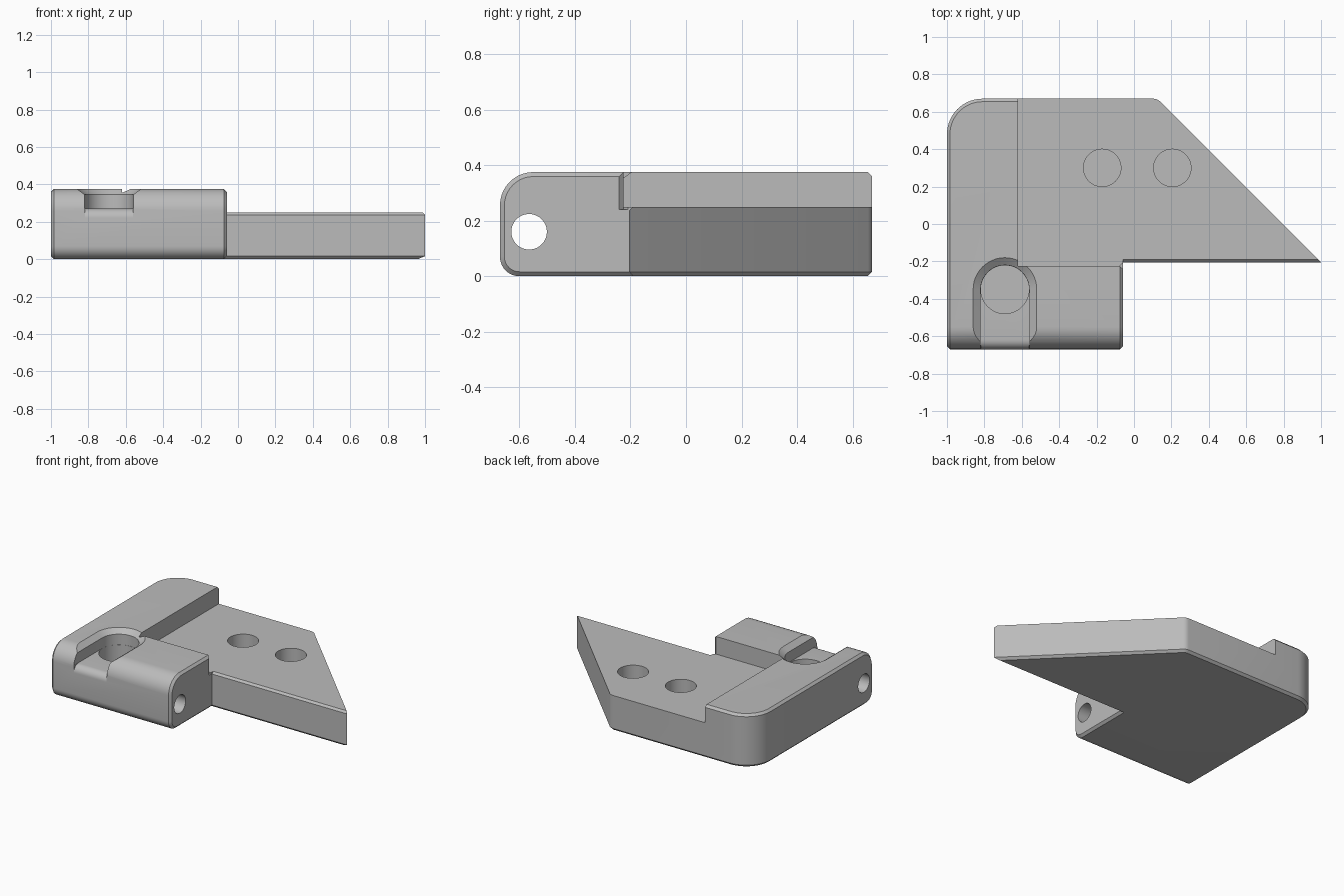
import bpy, bmesh
from math import sin, cos, radians

default = bpy.data.objects.get("Cube")
if default:
    bpy.data.objects.remove(default, do_unlink=True)

grey = bpy.data.materials.new("matte grey")
grey.use_nodes = True
grey.diffuse_color = (0.5, 0.5, 0.5, 1)
grey.node_tree.nodes["Principled BSDF"].inputs["Base Color"].default_value = (0.5, 0.5, 0.5, 1)

TOP, PLATE, FRONT, BACK = 0.375, 0.25, -0.67, 0.67
STEP_X, STEP_Y, BLOCK_X, PLATE_Y = -0.62, -0.225, -0.06, -0.205
EDGE = 0.016


def arc(cx, cy, r, a0, a1, n):
    """Points on a circular arc, angles in degrees."""
    angles = [radians(a0 + (a1 - a0) * i / n) for i in range(n + 1)]
    return [(cx + r * cos(a), cy + r * sin(a)) for a in angles]


def circle(cx, cy, r):
    return arc(cx, cy, r, 0, 360, 48)[:-1]


def diamond(cx, cy, r):
    return arc(cx, cy, r, 0, 270, 3)


def loft(rings):
    """Closed solid through counter-clockwise rings of 3D points."""
    bm = bmesh.new()
    loops = [[bm.verts.new(p) for p in ring] for ring in rings]
    n = len(loops[0])
    bm.faces.new(loops[0][::-1])
    bm.faces.new(loops[-1])
    for low, high in zip(loops, loops[1:]):
        for i in range(n):
            j = (i + 1) % n
            bm.faces.new((low[i], low[j], high[j], high[i]))
    bm.normal_update()
    return bm


def prism(points, z0, z1):
    return loft([[(x, y, z) for x, y in points] for z in (z0, z1)])


def prism_x(points, x0, x1):
    return loft([[(x, y, z) for y, z in points] for x in (x0, x1)])


def finish(bm, name):
    mesh = bpy.data.meshes.new(name)
    bm.to_mesh(mesh)
    bm.free()
    mesh.materials.append(grey)
    obj = bpy.data.objects.new(name, mesh)
    bpy.context.collection.objects.link(obj)
    return obj


# Body outline with a rounded back corner and a slanted side
outline = [(-1, FRONT), (BLOCK_X, FRONT), (BLOCK_X, PLATE_Y), (1, PLATE_Y)]
outline += arc(0.104, BACK - 0.05, 0.05, 45, 90, 4)
outline += arc(-0.81, BACK - 0.19, 0.19, 90, 180, 14)
bm = prism(outline, 0, TOP)

# Large rounds along the front of the block
for height, radius in ((TOP, 0.12), (0, 0.07)):
    edges = [e for e in bm.edges
             if all(abs(v.co.y - FRONT) < 1e-4 and abs(v.co.z - height) < 1e-4 for v in e.verts)]
    bmesh.ops.bevel(bm, geom=edges, offset=radius, segments=10, profile=0.5, affect='EDGES')
bm.normal_update()

# Small chamfer round every other convex rim
rims = []
for e in bm.edges:
    a, b = (v.co for v in e.verts)
    vertical = abs((a - b).normalized().z) > 0.99
    if e.calc_face_angle_signed(0) > radians(40) and not (vertical and a.y > -0.6):
        rims.append(e)
bmesh.ops.bevel(bm, geom=rims, offset=EDGE, segments=1, profile=0.5, affect='EDGES')
body = finish(bm, "bracket_body")


def slot_ring(r, z):
    pts = arc(-0.69, -0.35, r, 0, 180, 24) + [(-0.69 - r, -0.8), (-0.69 + r, -0.8)]
    return [(x, y, z) for x, y in pts]


# Cutters: raised-step pocket, flared slot, slot lip, bores and small chamfers
lip = [(-0.72, 0.3), (-0.72, 0.22)] + arc(-0.62, 0.22, 0.05, 180, 90, 8) + [(-0.62, 0.3)]
pocket = [(STEP_X, STEP_Y), (1.2, STEP_Y), (1.2, 0.9), (STEP_X, 0.9)]
cutters = [
    finish(prism(pocket, PLATE, 0.6), "pocket_cutter"),
    finish(loft([slot_ring(0.13, 0.27), slot_ring(0.13, 0.345), slot_ring(0.19, 0.39)]), "slot_cutter"),
    finish(prism_x(lip, -0.819, -0.561), "slot_lip_cutter"),
    finish(prism(circle(-0.69, -0.35, 0.129), 0.1, 0.32), "slot_bore_cutter"),
    finish(prism_x(circle(-0.565, 0.16, 0.064), -1.1, 0.1), "pin_bore_cutter"),
    finish(prism_x(diamond(PLATE_Y, PLATE, 0.014), BLOCK_X, 1.1), "plate_rim_cutter"),
    finish(prism(diamond(BLOCK_X, STEP_Y, EDGE), 0.24, 0.5), "block_corner_cutter"),
]
for x in (-0.17, 0.205):
    cutters.append(finish(prism(circle(x, 0.3, 0.1), 0.06, 0.4), "plate_hole_cutter"))

bpy.context.view_layer.objects.active = body
for cutter in cutters:
    cutter.hide_render = True
    cut = body.modifiers.new(cutter.name, 'BOOLEAN')
    cut.operation = 'DIFFERENCE'
    cut.solver = 'EXACT'
    cut.object = cutter
    bpy.ops.object.modifier_apply(modifier=cut.name)
    bpy.data.objects.remove(cutter, do_unlink=True)

# Smooth rounds, crisp edges
bpy.ops.object.select_all(action='DESELECT')
body.select_set(True)
bpy.ops.object.shade_smooth_by_angle(angle=radians(30))
